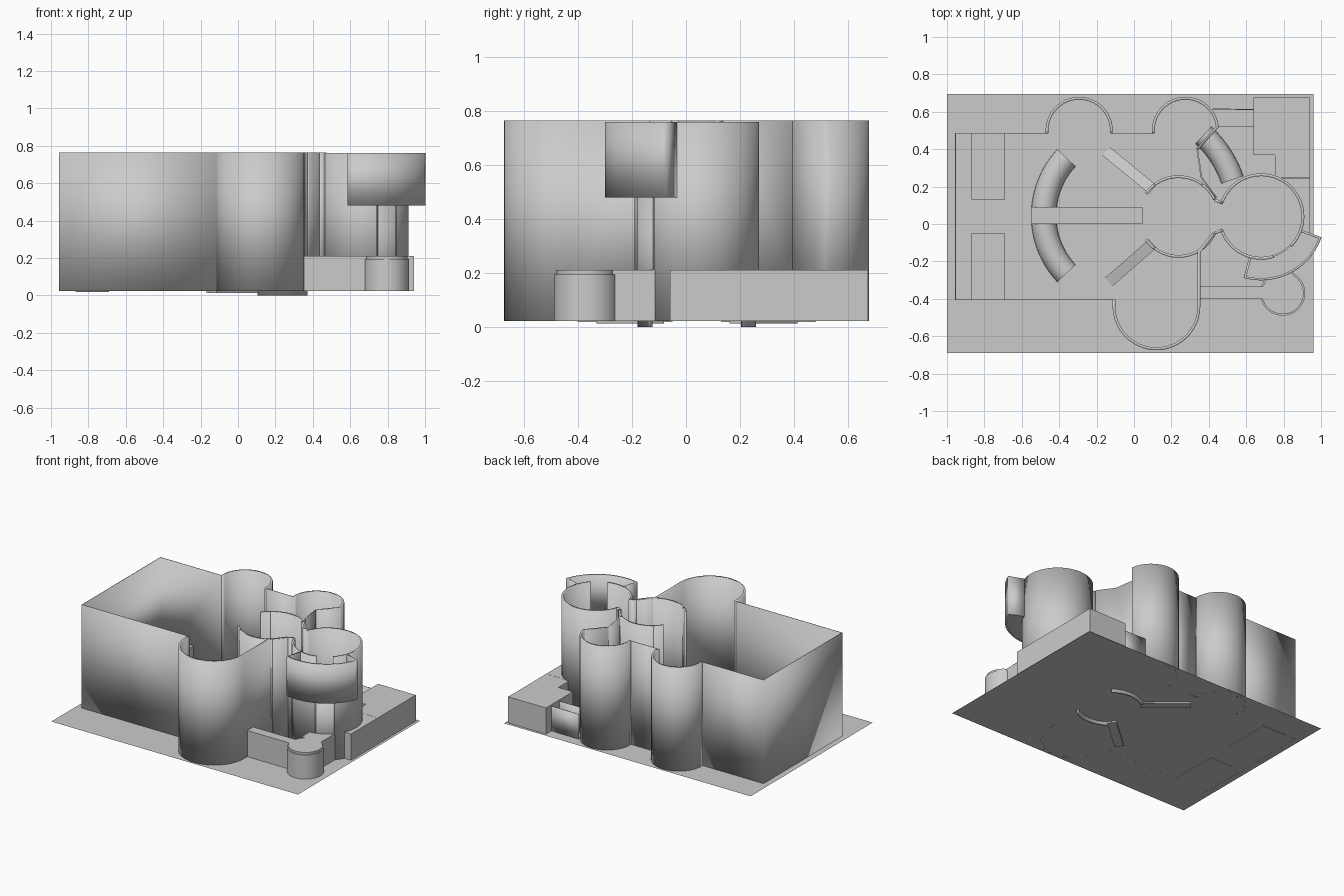
import bpy, bmesh
from math import cos, sin, radians, atan2, hypot
from mathutils import Vector

if "Cube" in bpy.data.objects:
    bpy.data.objects.remove(bpy.data.objects["Cube"])

Z0, TOP, LOW = 0.022, 0.765, 0.21


def make(name, bm, smooth=True):
    bmesh.ops.recalc_face_normals(bm, faces=bm.faces)
    me = bpy.data.meshes.new(name)
    bm.to_mesh(me)
    bm.free()
    ob = bpy.data.objects.new(name, me)
    bpy.context.collection.objects.link(ob)
    if smooth:
        bpy.context.view_layer.objects.active = ob
        ob.select_set(True)
        bpy.ops.object.shade_smooth_by_angle(angle=radians(30))
        ob.select_set(False)
    return ob


def arc(cx, cy, r, a0, a1, n=32):
    return [(cx + r * cos(radians(a0 + (a1 - a0) * i / n)),
             cy + r * sin(radians(a0 + (a1 - a0) * i / n))) for i in range(n + 1)]


def wall(name, path, z0=Z0, z1=TOP, t=0.015):
    """Upright wall of thickness t centred on a plan path."""
    bm = bmesh.new()
    lo = [bm.verts.new((x, y, z0)) for x, y in path]
    hi = [bm.verts.new((x, y, z1)) for x, y in path]
    for i in range(len(path) - 1):
        bm.faces.new((lo[i], lo[i + 1], hi[i + 1], hi[i]))
    ob = make(name, bm)
    m = ob.modifiers.new("thickness", "SOLIDIFY")
    m.thickness, m.offset, m.use_even_offset = t, 0, True


def prism(name, outline, z0=Z0, z1=LOW):
    """Solid block with a plan outline."""
    bm = bmesh.new()
    f = bm.faces.new([bm.verts.new((x, y, z0)) for x, y in outline])
    top = bmesh.ops.extrude_face_region(bm, geom=[f], use_keep_orig=True)
    bmesh.ops.translate(bm, vec=(0, 0, z1 - z0),
                        verts=[v for v in top["geom"] if isinstance(v, bmesh.types.BMVert)])
    make(name, bm)


def rect(x0, x1, y0, y1):
    return [(x0, y0), (x1, y0), (x1, y1), (x0, y1)]


def half_tube(name, cx, cy, r, rad, a0, a1, n=32, m=12):
    """Curved bench with a rounded section."""
    bm = bmesh.new()
    rings = []
    for i in range(n + 1):
        a = radians(a0 + (a1 - a0) * i / n)
        rings.append([bm.verts.new(((cx + 0) + (r + rad * cos(b)) * cos(a),
                                    cy + (r + rad * cos(b)) * sin(a),
                                    Z0 + rad * sin(b)))
                      for b in (radians(180 * k / m) for k in range(m + 1))])
    for p, q in zip(rings, rings[1:]):
        for k in range(m):
            bm.faces.new((p[k], p[k + 1], q[k + 1], q[k]))
    bm.faces.new(rings[0])
    bm.faces.new(rings[-1])
    make(name, bm)


def ramp(name, a, b, w, za, zb):
    """Straight ramp, top rising from za to zb."""
    d = Vector((b[0] - a[0], b[1] - a[1])).normalized()
    s = Vector((-d.y, d.x)) * w / 2
    bm = bmesh.new()
    rows = []
    for p, z in ((a, za), (b, zb)):
        rows.append([bm.verts.new((p[0] + k * s.x, p[1] + k * s.y, h))
                     for k, h in ((-1, 0.012), (1, 0.012), (1, z), (-1, z))])
    for k in range(4):
        bm.faces.new((rows[0][k], rows[0][k - 1], rows[1][k - 1], rows[1][k]))
    bm.faces.new(rows[0])
    bm.faces.new(rows[1])
    make(name, bm, False)


# base sheet
bm = bmesh.new()
bm.faces.new([bm.verts.new((x, y, Z0)) for x, y in rect(-1, 0.96, -0.69, 0.695)])
make("base_sheet", bm, False)

# main hall, thin straight walls
wall("hall_walls", [(-0.115, -0.405), (-0.955, -0.405), (-0.955, 0.485), (-0.47, 0.485)], t=0.004)
wall("hall_back_wall", [(-0.115, 0.485), (0.105, 0.485)], t=0.004)

# round bays
wall("front_bay", [(-0.107, -0.405)] + arc(0.12, -0.44, 0.227, 180, 360)
     + [(0.347, -0.15), (0.425, -0.05)])
wall("back_bay_left", arc(-0.293, 0.5, 0.172, 185, -5))
wall("back_bay_right", arc(0.275, 0.5, 0.172, 185, 8) + [(0.445, 0.52), (0.338, 0.4)])
wall("link_wall", [(0.338, 0.4), (0.36, 0.25), (0.44, 0.14)], t=0.008)

# inner round room: lower arcs dip just through the base
C1, C2 = (0.238, 0.04), (0.68, 0.04)
for tag, s in (("back", 1), ("front", -1)):
    wall("inner_room_%s" % tag, arc(*C1, 0.213, s * 53, s * 127), z0=0)
    wall("inner_room_%s_left" % tag, arc(*C1, 0.213, s * 127, s * 145, 8))
    wall("inner_room_%s_right" % tag, arc(*C1, 0.213, s * 25, s * 53, 8))
    wall("neck_%s" % tag, [(0.43, 0.04 + s * 0.09), (0.47, 0.04 + s * 0.072)])

# tall round tower with a gap into the overhanging bay
wall("tower_long", arc(*C2, 0.223, 162, -45, 64), z1=0.76)
wall("tower_short", arc(*C2, 0.223, 198, 287, 32), z1=0.76)
wall("tower_under_gap", arc(*C2, 0.223, 285, 317, 12), z1=0.48)

# overhanging bay
outer = arc(*C2, 0.335, 255, 340, 40)
inner = arc(*C2, 0.222, 340, 255, 40)
wall("overhang_wall", [inner[-1]] + outer + [inner[0]], z0=0.48, z1=0.76, t=0.012)
prism("overhang_floor", outer + inner, 0.48, 0.49)

# low annexes
prism("annex", [(0.64, 0.37), (0.755, 0.37), (0.755, 0.245), (0.83, 0.245), (0.83, 0.37),
                (0.83, 0.245), (0.94, 0.245), (0.94, 0.675), (0.64, 0.675)][:3]
      + [(0.94, 0.245), (0.94, 0.675), (0.64, 0.675)])
wall("annex_corridor_back", [(0.42, 0.615), (0.64, 0.612)], z1=0.2, t=0.005)
wall("annex_corridor_front", [(0.45, 0.52), (0.64, 0.52)], z1=0.2, t=0.005)
prism("tower_side_block", arc(*C2, 0.228, -26, 63, 20) + [(0.94, 0.244), (0.94, -0.06)])
prism("turret_link", [(0.70, -0.28), (0.85, -0.28), (0.85, -0.11)]
      + arc(*C2, 0.228, -41, -85, 12))
prism("turret", arc(0.795, -0.37, 0.12, 0, 352.5, 47), Z0, 0.195)
prism("turret_cap", arc(0.795, -0.37, 0.112, 0, 352.5, 47), 0.195, LOW)
prism("turret_corridor", rect(0.355, 0.70, -0.402, -0.335))

# interior: side rooms, curved benches, walkway and ramps
prism("side_room_back", rect(-0.87, -0.69, 0.13, 0.483), 0.018, 0.2)
prism("side_room_front", rect(-0.87, -0.69, -0.403, -0.05), 0.018, 0.2)
half_tube("curved_bench", -0.03, 0.045, 0.453, 0.067, 137, 223)
half_tube("curved_passage", -0.03, 0.045, 0.588, 0.062, 19, 47)
prism("walkway", rect(-0.55, 0.045, 0.0, 0.09), Z0, 0.1)
ramp("ramp_back", (-0.15, 0.39), (0.1, 0.185), 0.06, 0.03, 0.15)
ramp("ramp_front", (-0.135, -0.31), (0.1, -0.105), 0.06, 0.03, 0.15)
